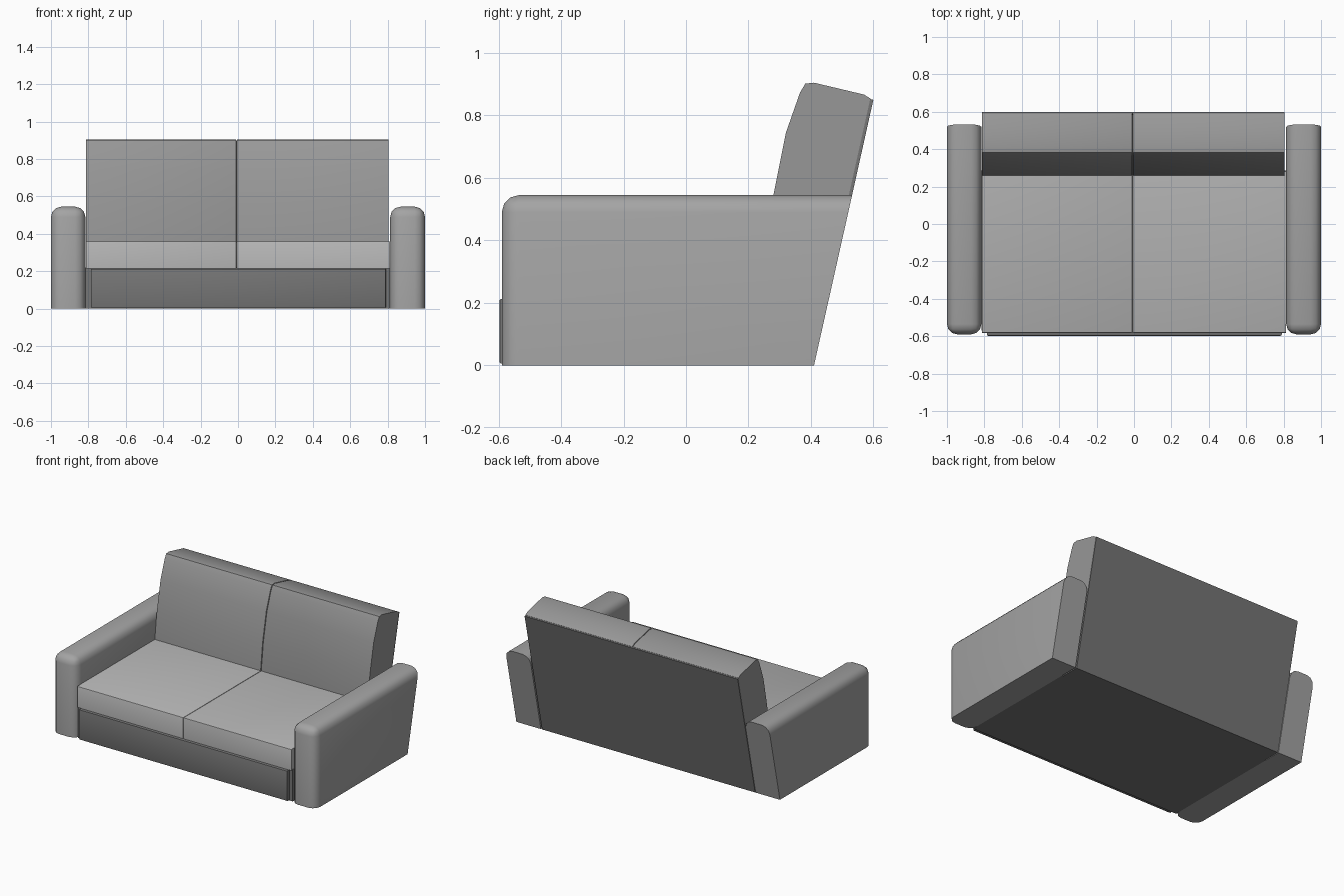
import bpy, bmesh

if "Cube" in bpy.data.objects:
    bpy.data.objects.remove(bpy.data.objects["Cube"])


def grey(name, v):
    mat = bpy.data.materials.new(name)
    mat.diffuse_color = (v, v, v, 1)
    mat.use_nodes = True
    mat.node_tree.nodes["Principled BSDF"].inputs["Base Color"].default_value = mat.diffuse_color
    return mat


ARM = grey("arm_fabric", 0.37)
SEAT = grey("seat_fabric", 0.47)
BACK = grey("back_fabric", 0.31)
DARK = grey("dark_panel", 0.18)


def prism(name, mat, profile, x0, x1, pick=None, width=0.01, segments=2):
    """Extrude a (y, z) profile along x and bevel the edges chosen by pick(a, b)."""
    bm = bmesh.new()
    left = [bm.verts.new((x0, y, z)) for y, z in profile]
    right = [bm.verts.new((x1, y, z)) for y, z in profile]
    bm.faces.new(left)
    bm.faces.new(right[::-1])
    n = len(profile)
    for i in range(n):
        j = (i + 1) % n
        bm.faces.new((left[j], left[i], right[i], right[j]))
    bmesh.ops.recalc_face_normals(bm, faces=bm.faces)
    if pick:
        edges = [e for e in bm.edges if pick(e.verts[0].co, e.verts[1].co)]
        bmesh.ops.bevel(bm, geom=edges, offset=width, offset_type='OFFSET',
                        segments=segments, profile=0.5, affect='EDGES',
                        clamp_overlap=True)
        bmesh.ops.recalc_face_normals(bm, faces=bm.faces)
    mesh = bpy.data.meshes.new(name)
    bm.to_mesh(mesh)
    bm.free()
    mesh.materials.append(mat)
    obj = bpy.data.objects.new(name, mesh)
    bpy.context.collection.objects.link(obj)
    bpy.ops.object.select_all(action='DESELECT')
    obj.select_set(True)
    bpy.context.view_layer.objects.active = obj
    bpy.ops.object.shade_smooth_by_angle(angle=0.6)
    return obj


# Arms: rounded top and front, flat slanted back
arm_profile = [(-0.59, 0), (0.41, 0), (0.532, 0.545), (-0.59, 0.545)]


def arm_edges(a, b):
    top = a.z > 0.5 and b.z > 0.5 and min(a.y, b.y) < 0.5
    front = a.y < -0.5 and b.y < -0.5 and max(a.z, b.z) > 0.5
    return top or front


for side, x0, x1 in (("left", -1.0, -0.816), ("right", 0.814, 1.0)):
    prism(side + "_arm", ARM, arm_profile, x0, x1, arm_edges, 0.055, 3)

# Base and the front panel set against it
prism("base", DARK, [(-0.57, 0), (0.285, 0), (0.285, 0.22), (-0.57, 0.22)], -0.816, 0.814)
prism("front_panel", DARK, [(-0.598, 0.005), (-0.56, 0.005), (-0.56, 0.213), (-0.598, 0.213)],
      -0.787, 0.79, lambda a, b: a.y < -0.59 and b.y < -0.59, 0.008, 2)

# Slanted back frame
prism("back_frame", DARK, [(0.28, 0), (0.41, 0), (0.6, 0.85), (0.59, 0.853),
                           (0.467, 0.3), (0.28, 0.3)], -0.812, 0.805)

# Paired seat and back cushions with a narrow central seam
seam = -0.008
seat_profile = [(-0.582, 0.215), (0.28, 0.215), (0.28, 0.36), (-0.582, 0.36)]
back_profile = [(0.255, 0.3), (0.468, 0.3), (0.591, 0.854), (0.57, 0.867), (0.41, 0.905),
                (0.382, 0.902), (0.365, 0.873), (0.32, 0.745), (0.28, 0.545), (0.258, 0.36)]


def inner_edges(a, b):
    return abs(a.x - seam) < 0.01 and abs(b.x - seam) < 0.01


def seat_edges(a, b):
    front = a.y < -0.5 and b.y < -0.5 and min(a.z, b.z) > 0.3
    return inner_edges(a, b) or front


for side, x0, x1 in (("left", -0.812, seam), ("right", seam, 0.812)):
    prism(side + "_seat_cushion", SEAT, seat_profile, x0, x1, seat_edges, 0.006, 2)
for side, x0, x1 in (("left", -0.812, seam - 0.001), ("right", seam + 0.001, 0.805)):
    prism(side + "_back_cushion", BACK, back_profile, x0, x1, inner_edges, 0.006, 2)
